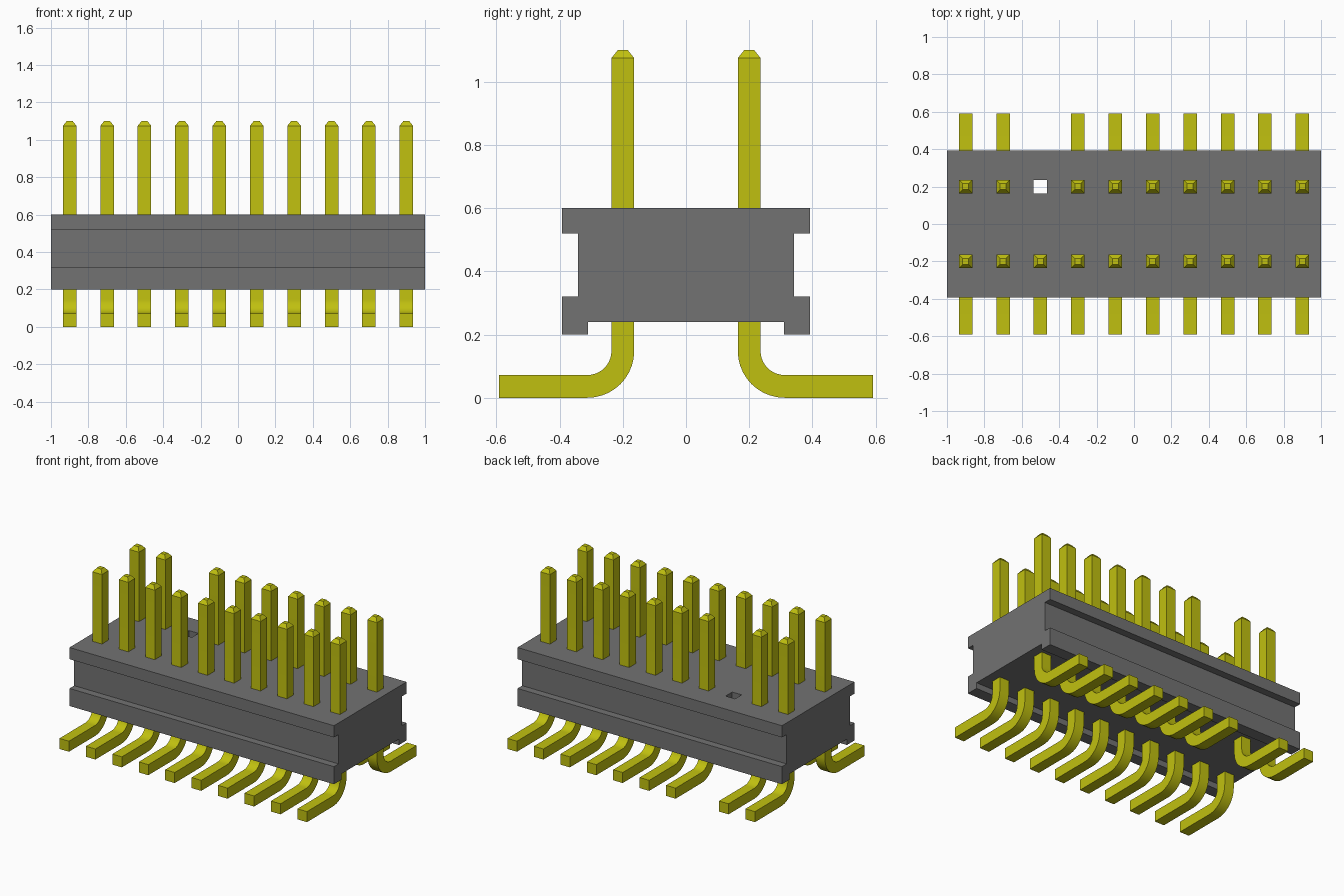
import bpy, bmesh, math

default = bpy.data.objects.get("Cube")
if default:
    bpy.data.objects.remove(default, do_unlink=True)


def material(name, color):
    mat = bpy.data.materials.new(name)
    mat.use_nodes = True
    mat.diffuse_color = (*color, 1)
    mat.node_tree.nodes["Principled BSDF"].inputs["Base Color"].default_value = (*color, 1)
    return mat


def finish(name, bm, mat):
    bmesh.ops.recalc_face_normals(bm, faces=bm.faces)
    mesh = bpy.data.meshes.new(name)
    bm.to_mesh(mesh)
    bm.free()
    mesh.materials.append(mat)
    obj = bpy.data.objects.new(name, mesh)
    bpy.context.collection.objects.link(obj)
    return obj


grey = material("grey plastic", (0.17, 0.17, 0.17))
yellow = material("yellow metal", (0.53, 0.53, 0.005))

PITCH, ROW_Y, HALF = 0.2, 0.2, 0.036
EMPTY = (2, 1)  # column and side of the unfilled pin position


def column_x(i):
    return (i - 4.5) * PITCH


# Housing: half profile mirrored across y, extruded along x
half = [(0.31, 0.24), (0.31, 0.2), (0.392, 0.2), (0.392, 0.32),
        (0.342, 0.32), (0.342, 0.52), (0.392, 0.52), (0.392, 0.6)]
profile = half + [(-y, z) for y, z in reversed(half)]
bm = bmesh.new()
face = bm.faces.new([bm.verts.new((-1, y, z)) for y, z in profile])
side = bmesh.ops.extrude_face_region(bm, geom=[face])["geom"]
bmesh.ops.translate(bm, vec=(2, 0, 0),
                    verts=[v for v in side if isinstance(v, bmesh.types.BMVert)])
housing = finish("housing", bm, grey)

# Square through hole at the empty position
bm = bmesh.new()
bmesh.ops.create_cube(bm, size=1)
bmesh.ops.scale(bm, vec=(2 * HALF, 2 * HALF, 1), verts=bm.verts)
bmesh.ops.translate(bm, vec=(column_x(EMPTY[0]), ROW_Y, 0.4), verts=bm.verts)
cutter = finish("hole_cutter", bm, grey)
cutter.hide_render = True
hole = housing.modifiers.new("hole", "BOOLEAN")
hole.object = cutter
hole.solver = "EXACT"
bpy.context.view_layer.objects.active = housing
bpy.ops.object.modifier_apply(modifier="hole")
bpy.data.objects.remove(cutter, do_unlink=True)

# Pin path: y, z, angle of the cross-section and its half width
radius, steps = 0.112, 10
pin_path = [(ROW_Y, 1.1, 0, 0.016), (ROW_Y, 1.075, 0, HALF)]
for k in range(steps + 1):
    a = math.pi / 2 * k / steps
    pin_path.append((ROW_Y + radius * (1 - math.cos(a)),
                     HALF + radius * (1 - math.sin(a)), a, HALF))
pin_path.append((0.592, HALF, math.pi / 2, HALF))


def make_pin(name, x, sign):
    bm = bmesh.new()
    rings = []
    for y, z, a, w in pin_path:
        rings.append([bm.verts.new((x + u * w, sign * (y + v * w * math.cos(a)),
                                    z + v * w * math.sin(a)))
                      for u, v in ((-1, -1), (1, -1), (1, 1), (-1, 1))])
    for r, s in zip(rings, rings[1:]):
        for i in range(4):
            j = (i + 1) % 4
            bm.faces.new((r[i], r[j], s[j], s[i]))
    bm.faces.new(rings[0])
    bm.faces.new(rings[-1])
    return finish(name, bm, yellow)


# Two rows of bent pins
pins = [make_pin(f"{row}_pin_{i + 1}", column_x(i), sign)
        for row, sign in (("front", -1), ("back", 1))
        for i in range(10) if (i, sign) != EMPTY]
bpy.ops.object.select_all(action="DESELECT")
for pin in pins:
    pin.select_set(True)
bpy.context.view_layer.objects.active = pins[0]
bpy.ops.object.shade_smooth_by_angle(angle=math.radians(30))
